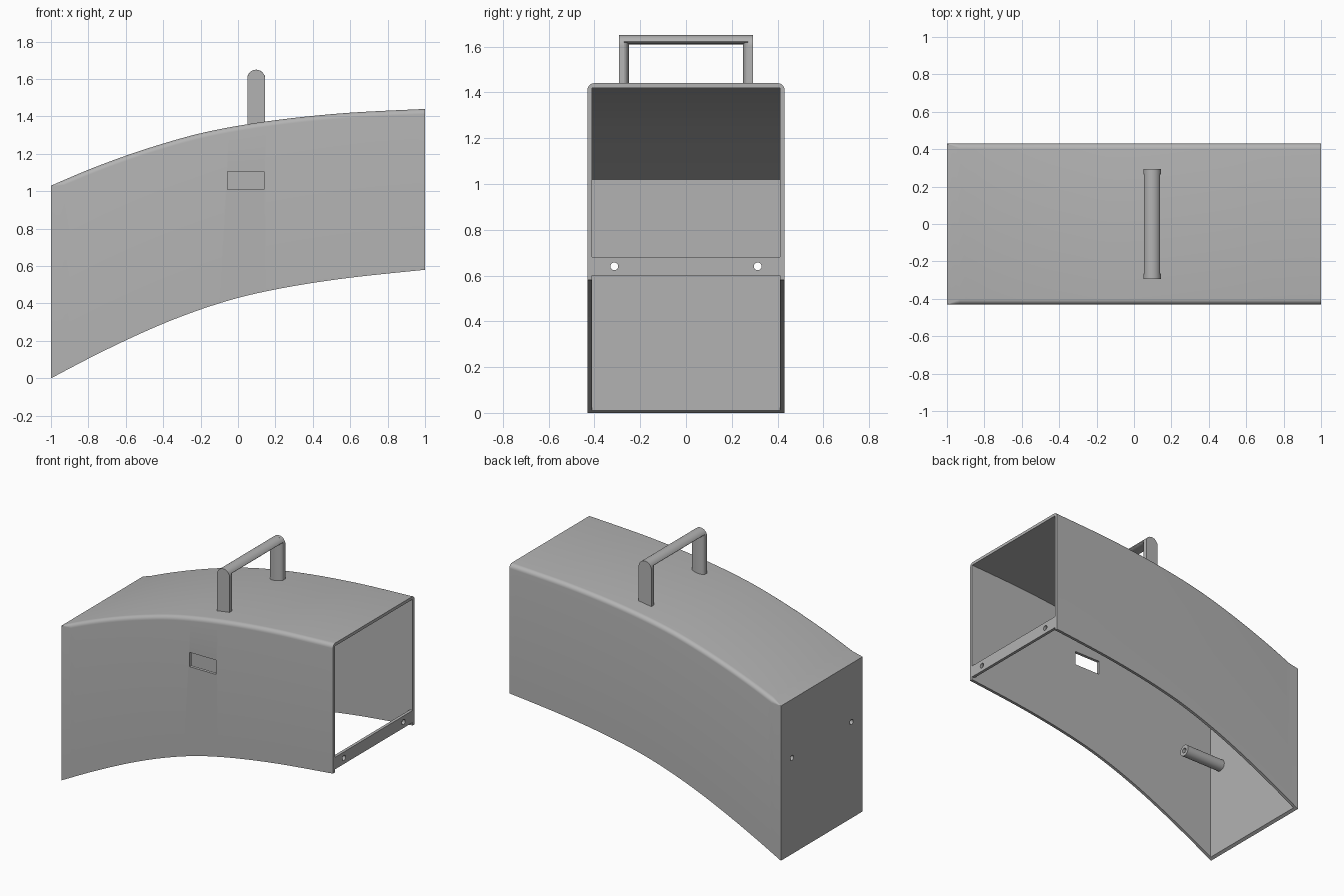
import bpy, bmesh, math
from mathutils import Vector

if "Cube" in bpy.data.objects:
    bpy.data.objects.remove(bpy.data.objects["Cube"])

grey = bpy.data.materials.new("plain grey")
grey.diffuse_color = (0.45, 0.45, 0.45, 1)
grey.use_nodes = True
grey.node_tree.nodes["Principled BSDF"].inputs["Base Color"].default_value = grey.diffuse_color

W, T = 0.43, 0.02            # half width, sheet thickness
XS = [-1 + 0.2 * i for i in range(11)]
TOP = [1.03, 1.115, 1.19, 1.255, 1.31, 1.35, 1.38, 1.403, 1.42, 1.431, 1.44]
LOW = [0, 0.105, 0.203, 0.292, 0.368, 0.43, 0.475, 0.51, 0.538, 0.56, 0.58]


def curve(vals, x):
    """Smooth value through evenly spaced points."""
    f = (x + 1) / 0.2
    i = min(int(f), 9)
    t = f - i
    a = vals[i - 1] if i > 0 else 2 * vals[0] - vals[1]
    b, c = vals[i], vals[i + 1]
    d = vals[i + 2] if i < 9 else 2 * vals[10] - vals[9]
    return 0.5 * (2 * b + (c - a) * t + (2 * a - 5 * b + 4 * c - d) * t * t
                  + (3 * b - a - 3 * c + d) * t ** 3)


def loft(name, rings):
    """Closed solid through matching rings of points."""
    bm = bmesh.new()
    loops = [[bm.verts.new(p) for p in r] for r in rings]
    for a, b in zip(loops, loops[1:]):
        for i in range(len(a)):
            j = (i + 1) % len(a)
            bm.faces.new((a[i], a[j], b[j], b[i]))
    bm.faces.new(loops[0][::-1])
    bm.faces.new(loops[-1])
    bmesh.ops.recalc_face_normals(bm, faces=bm.faces)
    me = bpy.data.meshes.new(name)
    bm.to_mesh(me)
    bm.free()
    me.materials.append(grey)
    ob = bpy.data.objects.new(name, me)
    bpy.context.collection.objects.link(ob)
    return ob


def prism(name, pts, axis, a, b):
    """Extrude 2D points along an axis from a to b."""
    place = {"x": lambda u, v, w: (w, u, v), "y": lambda u, v, w: (u, w, v),
             "z": lambda u, v, w: (u, v, w)}[axis]
    return loft(name, [[place(u, v, w) for u, v in pts] for w in (a, b)])


def arc(cx, cy, rx, ry, a0, a1, n):
    return [(cx + rx * math.cos(math.radians(a0 + (a1 - a0) * i / n)),
             cy + ry * math.sin(math.radians(a0 + (a1 - a0) * i / n)))
            for i in range(n + 1)]


def rect(u0, u1, v0, v1):
    return [(u0, v0), (u1, v0), (u1, v1), (u0, v1)]


def activate(ob):
    bpy.ops.object.select_all(action="DESELECT")
    ob.select_set(True)
    bpy.context.view_layer.objects.active = ob


def cut(ob, cutter):
    cutter.hide_render = True
    m = ob.modifiers.new("cut", "BOOLEAN")
    m.operation, m.solver, m.object = "DIFFERENCE", "EXACT", cutter
    activate(ob)
    bpy.ops.object.modifier_apply(modifier=m.name)
    bpy.data.objects.remove(cutter)


# Curved shell: top and two sides, upper edges rounded, rounding fades at the low end
rings = []
for x in sorted([-1 + 0.05 * i for i in range(41)] + [-0.975, -0.93]):
    x = min(x, 1)
    zt, zb = curve(TOP, x), curve(LOW, x)
    r = 0.001 + 0.027 * min(1, (x + 1) / 0.07)
    sec = [(W, zb)] + arc(W - r, zt - r, r, r, 0, 90, 6)
    sec += arc(r - W, zt - r, r, r, 90, 180, 6) + [(-W, zb)]
    sec += [(T - W, zb), (T - W, zt - T), (W - T, zt - T), (W - T, zb)]
    rings.append([(x, y, z) for y, z in sec])
shell = loft("curved_shell", rings)
cut(shell, prism("window_cutter", rect(-0.055, 0.14, 1.01, 1.105), "y", -0.5, -0.35))

# End wall and lower crossbar, both drilled for two rods
wall = prism("end_wall", [(-1, 0), (-0.98, 0.01), (-0.98, 1.02), (-1, 1.012)],
             "y", T - W, W - T)
bar = prism("lower_crossbar", rect(0.98, 1, 0.6, 0.68), "y", T - W, W - T)
HY, HZ, HR = 0.313, 0.64, 0.017
parts = [shell, wall, bar]
for s in (-1, 1):
    for ob, x in ((wall, -1), (bar, 1)):
        hole = arc(s * HY, HZ, HR, HR, 0, 345, 23)
        cut(ob, prism("hole_cutter", hole, "x", x - 0.1, x + 0.1))
    # Hollow sleeve behind each hole in the end wall
    sleeve = prism("sleeve", arc(s * HY, HZ, 0.039, 0.039, 0, 345, 23), "x", -0.985, -0.68)
    cut(sleeve, prism("bore_cutter", arc(s * HY, HZ, HR, HR, 0, 345, 23), "x", -1.2, -0.5))
    parts.append(sleeve)

# Carry handle: flat-sided legs with a rounded inner face, and a rounded grip
CX, R, CZ = 0.097, 0.047, 1.603
for s in (-1, 1):
    plate = [(CX - R, 1.352), (CX + R, 1.352)] + arc(CX, CZ, R, R, 0, 180, 16)
    parts.append(prism("handle_leg", plate, "y", s * 0.27, s * 0.293))
    inner = arc(CX, s * 0.27, R, -s * 0.022, 0, 180, 12)
    parts.append(prism("handle_leg_inner", inner, "z", 1.352, 1.618))
grip = arc(CX, CZ, R, R, 24, 156, 14) + arc(CX, 1.622, 0.043, 0.012, 180, 360, 12)[1:-1]
parts.append(prism("handle_grip", grip, "y", -0.271, 0.271))

for ob in parts:
    activate(ob)
    bpy.ops.object.shade_smooth_by_angle(angle=math.radians(30))
